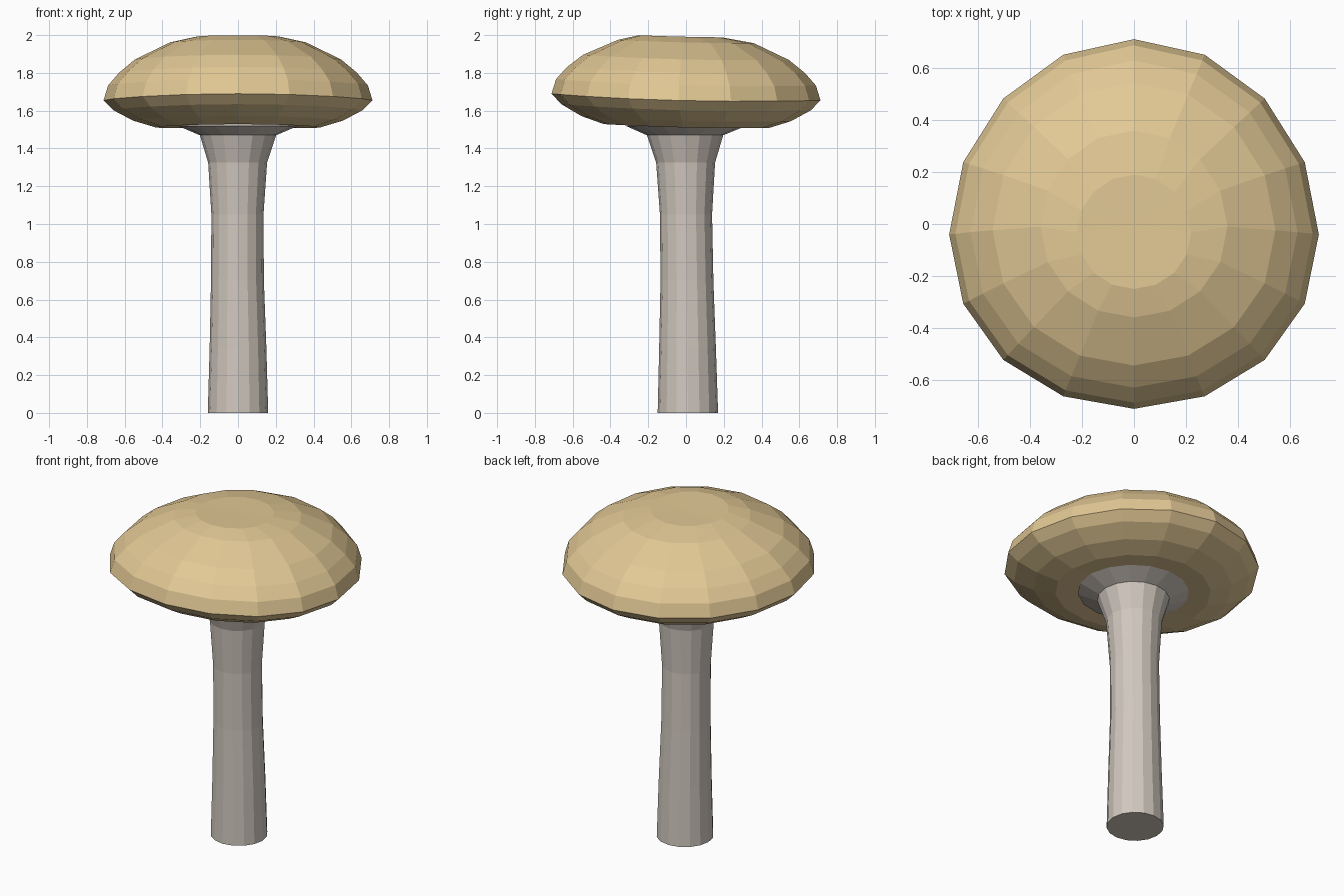
import bpy, bmesh, math

if "Cube" in bpy.data.objects:
    bpy.data.objects.remove(bpy.data.objects["Cube"])

SIDES = 16


def material(name, color):
    m = bpy.data.materials.new(name)
    m.diffuse_color = color
    m.use_nodes = True
    m.node_tree.nodes["Principled BSDF"].inputs["Base Color"].default_value = m.diffuse_color
    return m


def lathe(name, profile, mat, warp=None):
    """Revolve (radius, z, x_offset, y_offset) points; radius 0 makes a pole."""
    bm = bmesh.new()
    rings = []
    for r, z, ox, oy in profile:
        n = SIDES if r > 0 else 1
        ring = []
        for i in range(n):
            a = 2 * math.pi * i / SIDES
            x, y, h = r * math.cos(a) + ox, r * math.sin(a) + oy, z
            if warp:
                x, y, h = warp(x, y, h)
            ring.append(bm.verts.new((x, y, h)))
        rings.append(ring)
    for a, b in zip(rings, rings[1:]):
        for i in range(SIDES):
            j = (i + 1) % SIDES
            quad = [a[i % len(a)], a[j % len(a)], b[j % len(b)], b[i % len(b)]]
            bm.faces.new(list(dict.fromkeys(quad)))
    # close open ends
    for ring in (rings[0], rings[-1]):
        if len(ring) > 1:
            bm.faces.new(ring)
    bmesh.ops.recalc_face_normals(bm, faces=bm.faces[:])
    mesh = bpy.data.meshes.new(name)
    bm.to_mesh(mesh)
    bm.free()
    mesh.materials.append(mat)
    ob = bpy.data.objects.new(name, mesh)
    bpy.context.collection.objects.link(ob)
    return ob


def cap_warp(x, y, z):
    # cap tips towards the back and droops a little at both sides
    s = (x / 0.71) ** 2
    return x, y - 0.04 * s, z - 0.025 * y - 0.018 * s


tan = material("cap_tan", (0.76, 0.58, 0.30, 1))
beige = material("stem_beige", (0.64, 0.58, 0.52, 1))

# Stem: slightly wavy column flaring out under the cap
lathe("stem", [
    (0.160, 0.00, 0, 0.010),
    (0.150, 0.35, 0, 0.008),
    (0.140, 0.70, -0.003, 0.005),
    (0.138, 1.05, -0.003, 0.000),
    (0.156, 1.325, -0.002, -0.002),
    (0.202, 1.47, 0, -0.005),
    (0.315, 1.518, 0, 0),
    (0.200, 1.56, 0, 0),
], beige)

# Cap: low-poly dome with a rounded underside
lathe("cap", [
    (0, 1.990, 0, 0),
    (0.220, 1.993, 0, -0.03),
    (0.360, 1.966, 0, 0),
    (0.545, 1.882, 0, 0),
    (0.630, 1.815, 0, 0),
    (0.688, 1.750, 0, 0),
    (0.712, 1.672, 0, 0),
    (0.660, 1.618, 0, 0),
    (0.555, 1.558, 0, 0),
    (0.435, 1.518, 0, 0),
    (0.300, 1.522, 0, 0),
    (0.150, 1.550, 0, 0),
], tan, cap_warp)
